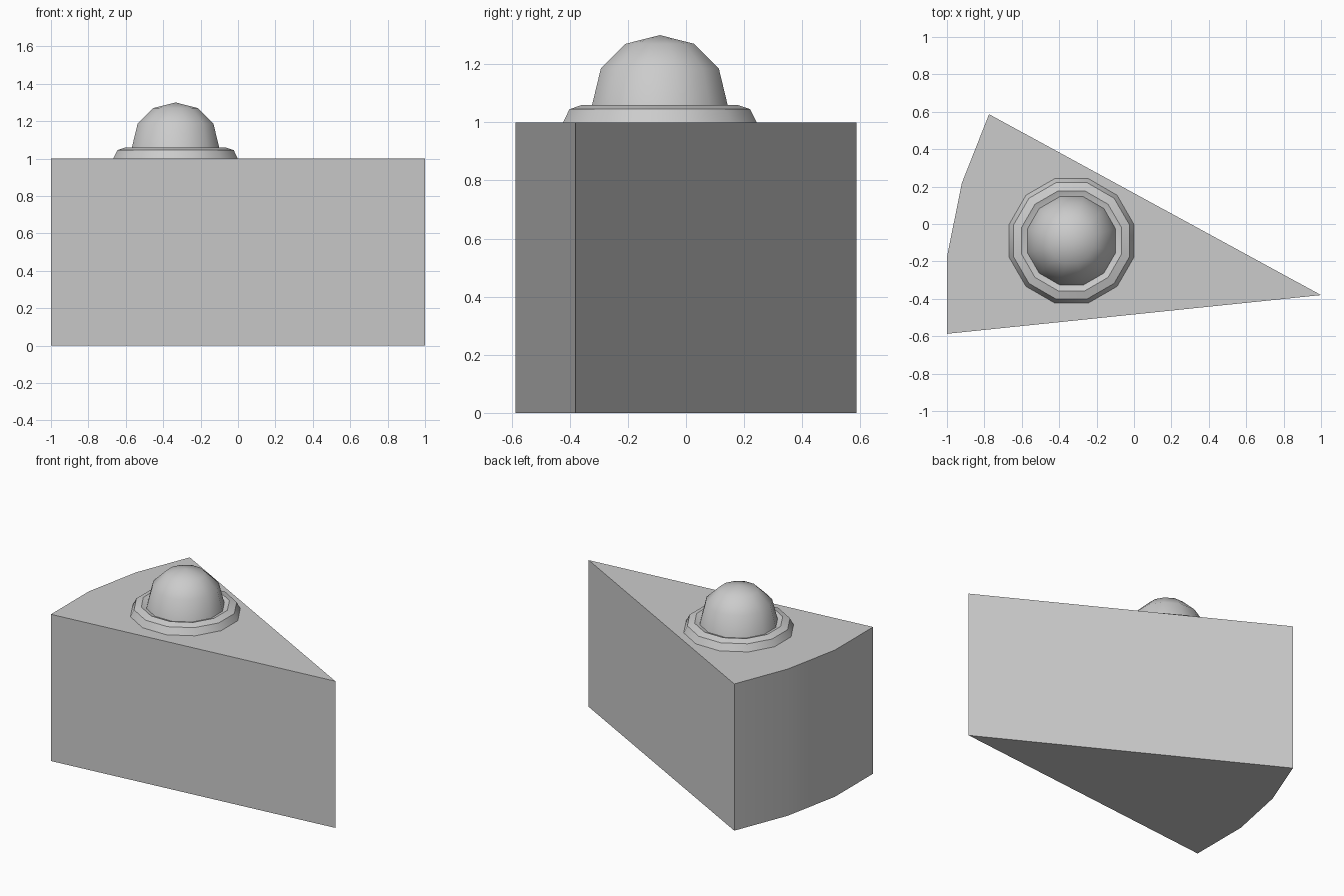
import bpy, math

old = bpy.data.objects.get("Cube")
if old:
    bpy.data.objects.remove(old, do_unlink=True)

# One plain grey for every part
grey = bpy.data.materials.new("plain grey")
grey.use_nodes = True
colour = (0.6, 0.6, 0.6, 1)
grey.diffuse_color = colour
grey.node_tree.nodes["Principled BSDF"].inputs["Base Color"].default_value = colour


def build(name, verts, faces, angle):
    """Make a mesh object, shaded smooth below the given edge angle."""
    mesh = bpy.data.meshes.new(name)
    mesh.from_pydata(verts, [], faces)
    mesh.materials.append(grey)
    obj = bpy.data.objects.new(name, mesh)
    bpy.context.collection.objects.link(obj)
    bpy.ops.object.select_all(action="DESELECT")
    obj.select_set(True)
    bpy.context.view_layer.objects.active = obj
    bpy.ops.object.shade_smooth_by_angle(angle=math.radians(angle))
    return obj


def prism(name, outline, height):
    """Extrude a counter-clockwise outline up from the ground."""
    n = len(outline)
    verts = [(x, y, z) for z in (0, height) for x, y in outline]
    faces = [(i, (i + 1) % n, (i + 1) % n + n, i + n) for i in range(n)]
    faces += [tuple(reversed(range(n))), tuple(range(n, 2 * n))]
    return build(name, verts, faces, 30)


def lathe(name, profile, apex, angle, sides=12, centre=(-0.334, -0.09)):
    """Turn (flat-to-centre radius, z) points round; close the top at apex."""
    verts, faces = [], []
    for r, z in profile:
        for k in range(sides):
            a = 2 * math.pi * (k + 0.5) / sides
            r_corner = r / math.cos(math.pi / sides)
            verts.append((centre[0] + r_corner * math.cos(a),
                          centre[1] + r_corner * math.sin(a), z))
    for j in range(len(profile) - 1):
        for k in range(sides):
            a, b = j * sides + k, j * sides + (k + 1) % sides
            faces.append((a, b, b + sides, a + sides))
    top = (len(profile) - 1) * sides
    verts.append((*centre, apex))
    faces += [(top + k, top + (k + 1) % sides, len(verts) - 1) for k in range(sides)]
    faces.append(tuple(reversed(range(sides))))
    return build(name, verts, faces, angle)


# Wedge body: pointed tip, straight sides and a gently curved rear
prism("wedge_body", [(1, -0.38), (-0.775, 0.587), (-0.92, 0.22),
                     (-1, -0.175), (-1, -0.587)], 1.0)

# Low rolled ring, dipping inward around the dome
lathe("dollop_ring", [(0.333, 1.0), (0.311, 1.045), (0.267, 1.06),
                      (0.228, 1.045)], 1.045, 35)

# Rounded dome resting in the ring
lathe("dollop_dome", [(0.238, 1.04), (0.203, 1.185), (0.118, 1.27)], 1.3, 40)
